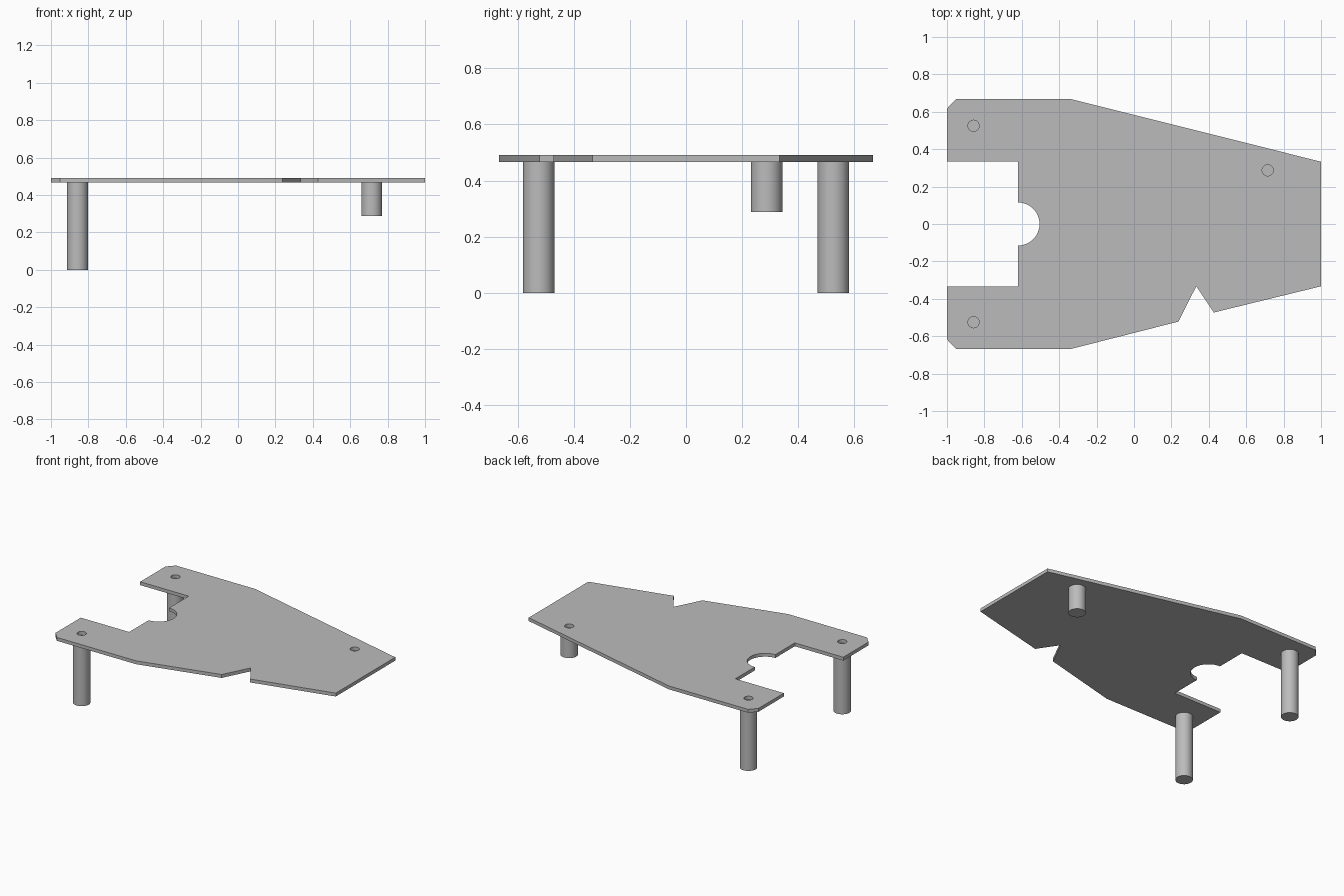
import bpy
import bmesh
from math import cos, sin, pi, radians

cube = bpy.data.objects.get("Cube")
if cube:
    bpy.data.objects.remove(cube, do_unlink=True)

TOP, THICK = 0.49, 0.024
POST_R, HOLE_R = 0.056, 0.03
# x, y and foot height of each standoff
POSTS = {
    "front_right_post": (-0.858, -0.525, 0.0),
    "back_right_post": (-0.858, 0.525, 0.0),
    "back_left_post": (0.715, 0.287, 0.288),
}

grey = bpy.data.materials.new("plain grey")
grey.use_nodes = True
grey.diffuse_color = (0.5, 0.5, 0.5, 1)
grey.node_tree.nodes["Principled BSDF"].inputs["Base Color"].default_value = grey.diffuse_color


def arc(cx, cy, r, start, end, steps):
    angles = [start + (end - start) * i / steps for i in range(steps + 1)]
    return [(cx + r * cos(a), cy + r * sin(a)) for a in angles]


def finish(obj):
    obj.data.materials.append(grey)
    bpy.ops.object.select_all(action="DESELECT")
    obj.select_set(True)
    bpy.context.view_layer.objects.active = obj
    for mod in list(obj.modifiers):
        bpy.ops.object.modifier_apply(modifier=mod.name)
    bpy.ops.object.shade_smooth_by_angle(angle=radians(25))


# Plate outline: back edge, left end, notched front edge, slot with round relief
half = [(-1, 0.333), (-1, 0.617), (-0.953, 0.667), (-0.333, 0.667), (1, 0.333)]
notch = [(0.427, -0.473), (0.333, -0.333), (0.237, -0.522)]
mirrored = [(x, -y) for x, y in reversed(half)]
outline = (half + mirrored[:1] + notch + mirrored[1:]
           + [(-0.62, -0.333)]
           + arc(-0.62, 0, 0.115, -pi / 2, pi / 2, 20)
           + [(-0.62, 0.333)])
loops = [outline] + [arc(x, y, HOLE_R, 0, 2 * pi, 32)[:-1]
                     for x, y, _ in POSTS.values()]

# Plate with three screw holes
bm = bmesh.new()
edges = []
for loop in loops:
    verts = [bm.verts.new((x, y, TOP)) for x, y in loop]
    edges += [bm.edges.new((v, verts[i - 1])) for i, v in enumerate(verts)]
bmesh.ops.triangle_fill(bm, use_beauty=True, edges=edges, normal=(0, 0, 1))
bmesh.ops.recalc_face_normals(bm, faces=bm.faces)
if bm.faces and sum(f.normal.z for f in bm.faces) < 0:
    bmesh.ops.reverse_faces(bm, faces=bm.faces)
mesh = bpy.data.meshes.new("plate")
bm.to_mesh(mesh)
bm.free()
plate = bpy.data.objects.new("plate", mesh)
bpy.context.collection.objects.link(plate)
solid = plate.modifiers.new("thickness", "SOLIDIFY")
solid.thickness = THICK
solid.offset = -1
finish(plate)

# Round posts under the holes
for name, (x, y, foot) in POSTS.items():
    height = TOP - THICK - foot
    bpy.ops.mesh.primitive_cylinder_add(
        vertices=48, radius=POST_R, depth=height, location=(x, y, foot + height / 2))
    post = bpy.context.object
    post.name = name
    finish(post)
